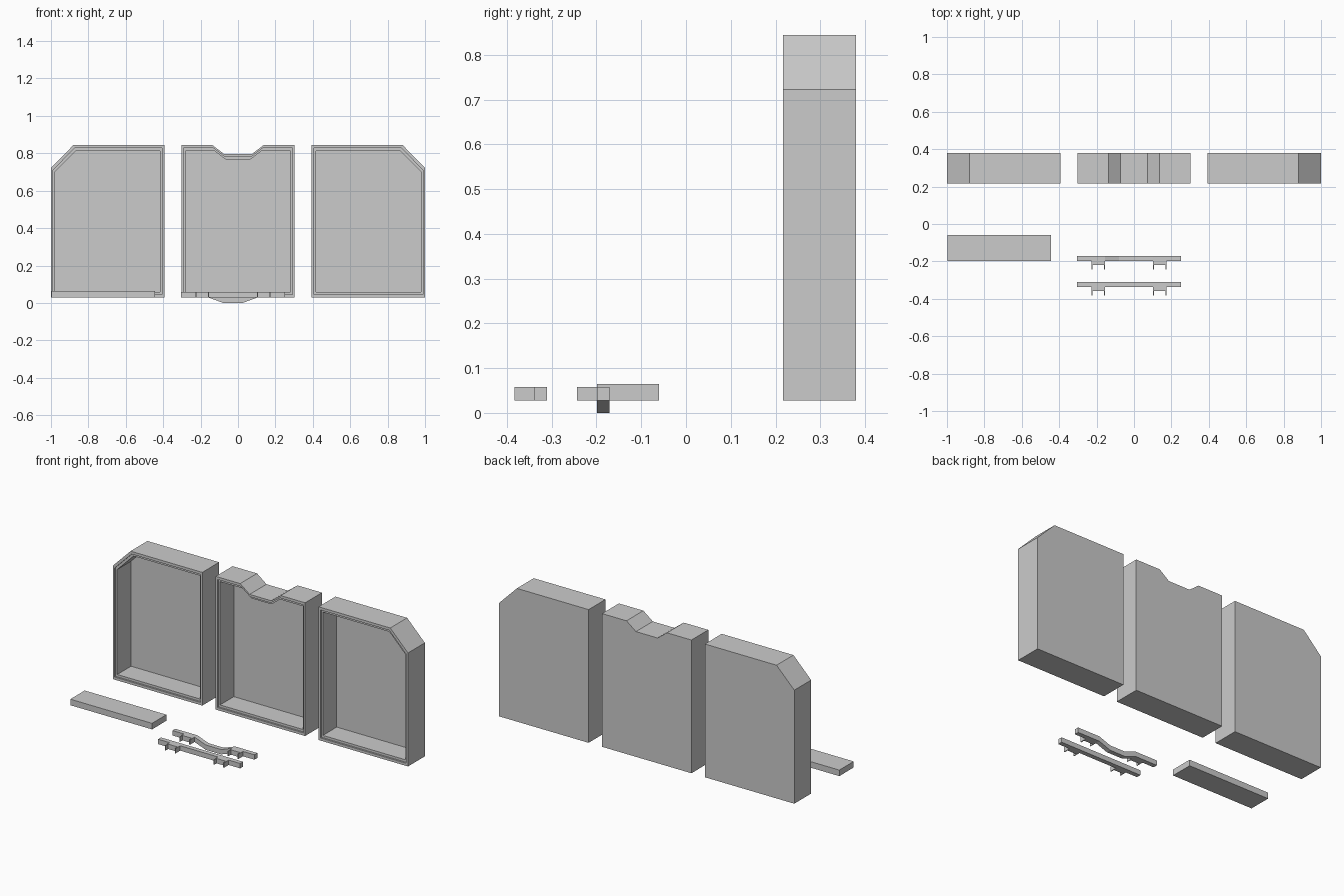
import bpy, bmesh

if "Cube" in bpy.data.objects:
    bpy.data.objects.remove(bpy.data.objects["Cube"])

Y_FRONT, Y_BACK = 0.217, 0.38
Z0, Z1 = 0.028, 0.844


def finish(name, bm):
    bmesh.ops.recalc_face_normals(bm, faces=bm.faces)
    me = bpy.data.meshes.new(name)
    bm.to_mesh(me)
    bm.free()
    ob = bpy.data.objects.new(name, me)
    bpy.context.collection.objects.link(ob)
    return ob


def loft(name, rings):
    """Skin equal-length rings of points and cap both ends."""
    bm = bmesh.new()
    loops = [[bm.verts.new(p) for p in r] for r in rings]
    n = len(loops[0])
    for a, b in zip(loops, loops[1:]):
        for i in range(n):
            j = (i + 1) % n
            bm.faces.new((a[i], a[j], b[j], b[i]))
    bm.faces.new(loops[0])
    bm.faces.new(loops[-1])
    return finish(name, bm)


def prism(name, profile, y0, y1):
    return loft(name, [[(x, y, z) for x, z in profile] for y in (y0, y1)])


def box(name, x0, x1, y0, y1, z0, z1):
    return prism(name, [(x0, z0), (x1, z0), (x1, z1), (x0, z1)], y0, y1)


def tray(name, profile):
    """Open-fronted shell with a stepped rim; inner outlines are scaled copies."""
    xs, zs = [p[0] for p in profile], [p[1] for p in profile]
    cx, cz = (min(xs) + max(xs)) / 2, (min(zs) + max(zs)) / 2

    def ring(s, y):
        return [(cx + (x - cx) * s, y, cz + (z - cz) * s) for x, z in profile]

    return loft(name, [ring(1, Y_BACK), ring(1, Y_FRONT), ring(0.96, Y_FRONT),
                       ring(0.96, Y_FRONT + 0.01), ring(0.925, Y_FRONT + 0.01),
                       ring(0.925, Y_BACK - 0.02)])


# Side trays with a chamfered outer top corner
for label, s in (("left", -1), ("right", 1)):
    tray(label + "_tray", [(s * x, z) for x, z in (
        (0.394, Z0), (1.0, Z0), (1.0, 0.723), (0.88, Z1), (0.394, Z1))])

# Centre tray with a notch in the top
tray("centre_tray", [(-0.303, Z0), (0.303, Z0), (0.303, Z1), (0.137, Z1),
                     (0.073, 0.795), (-0.073, 0.795), (-0.137, Z1), (-0.303, Z1)])

# Loose shelf panel
box("shelf_panel", -0.997, -0.443, -0.199, -0.06, Z0, 0.065)

# Clip bars: one with a dip in the middle, one straight
CX, HALF, T = -0.027, 0.278, 0.03
dip = [(-HALF, Z0), (-0.128, Z0), (-0.052, 0), (0.052, 0), (0.128, Z0), (HALF, Z0)]
straight = [(-HALF, Z0), (HALF, Z0)]
for label, path, y in (("dipped", dip, -0.199), ("straight", straight, -0.338)):
    lower = [(CX + x, z) for x, z in path]
    upper = [(x, z + T) for x, z in reversed(lower)]
    prism(label + "_bar", lower + upper, y, y + 0.028)
    # Clips: a short block with two thin prongs
    for side in (-1, 1):
        a, b = sorted((CX + side * 0.128, CX + side * 0.2))
        box(label + "_clip_block", a, b, y - 0.021, y, Z0, Z0 + T)
        for x in (a, b - 0.005):
            box(label + "_clip_prong", x, x + 0.005, y - 0.045, y - 0.021, Z0, Z0 + T)
